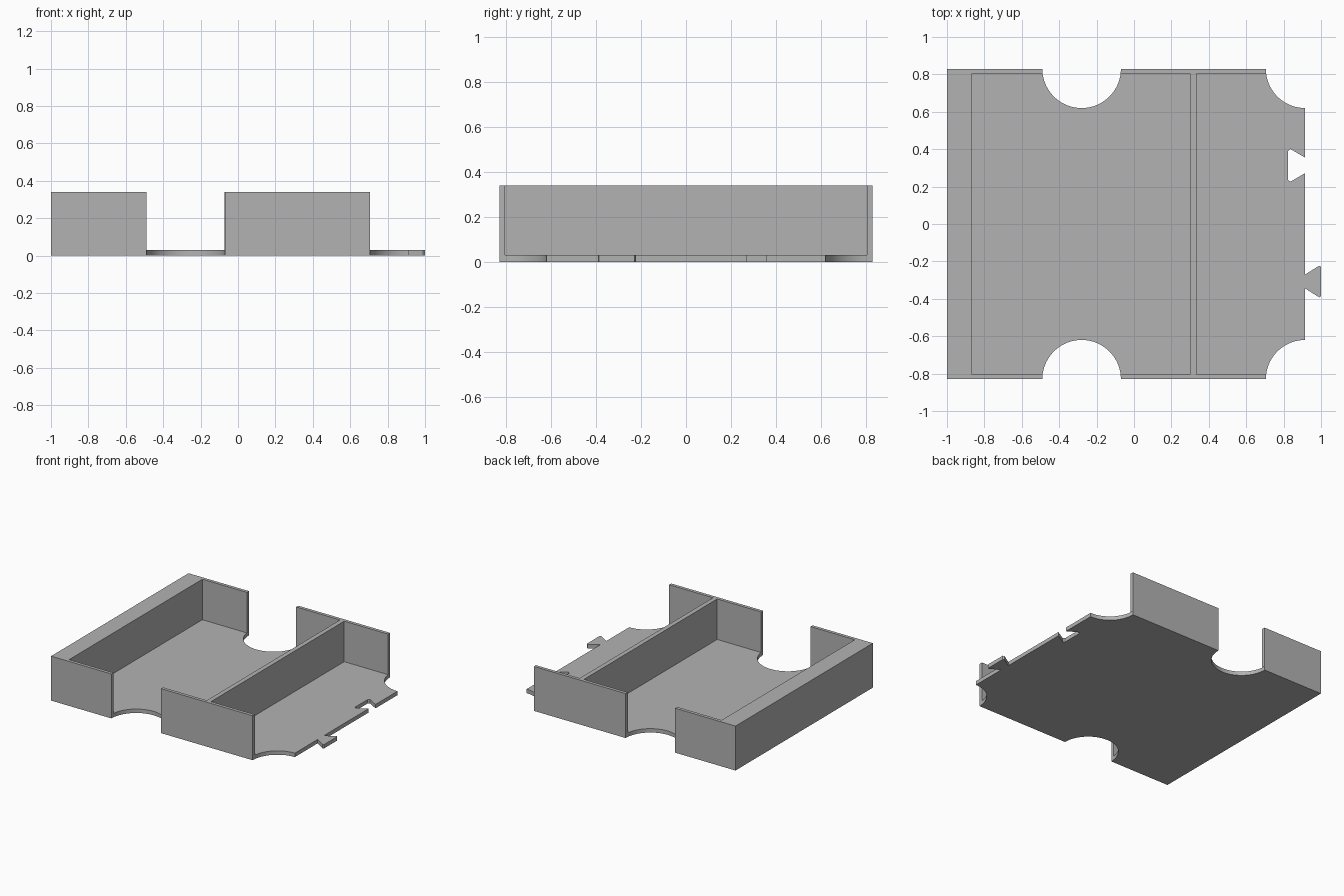
import bpy, bmesh
from math import cos, sin, radians, sqrt

cube = bpy.data.objects.get("Cube")
if cube:
    bpy.data.objects.remove(cube)

# Main dimensions
HALF_Y, INNER_Y = 0.83, 0.805
FLOOR_Z, TOP_Z = 0.03, 0.34
LEFT_X, EDGE_X = -1.0, 0.915
NOTCH_X, RADIUS = -0.28, 0.21

grey = bpy.data.materials.new("plain grey")
grey.use_nodes = True
colour = (0.45, 0.45, 0.45, 1)
grey.diffuse_color = colour
grey.node_tree.nodes["Principled BSDF"].inputs["Base Color"].default_value = colour


def prism(name, outline, z0, z1):
    """Extrude a flat outline upwards into a solid part."""
    bm = bmesh.new()
    face = bm.faces.new([bm.verts.new((x, y, z0)) for x, y in outline])
    moved = bmesh.ops.extrude_face_region(bm, geom=[face], use_keep_orig=True)
    top = [v for v in moved["geom"] if isinstance(v, bmesh.types.BMVert)]
    bmesh.ops.translate(bm, verts=top, vec=(0, 0, z1 - z0))
    bmesh.ops.recalc_face_normals(bm, faces=bm.faces)
    mesh = bpy.data.meshes.new(name)
    bm.to_mesh(mesh)
    bm.free()
    mesh.materials.append(grey)
    obj = bpy.data.objects.new(name, mesh)
    bpy.context.collection.objects.link(obj)
    bpy.ops.object.select_all(action="DESELECT")
    obj.select_set(True)
    bpy.context.view_layer.objects.active = obj
    bpy.ops.object.shade_smooth_by_angle(angle=radians(30))
    return obj


def arc(cx, cy, start, end, steps):
    angles = [radians(start + (end - start) * i / steps) for i in range(steps + 1)]
    return [(cx + RADIUS * cos(a), cy + RADIUS * sin(a)) for a in angles]


def box(name, x0, x1, y, z0, z1):
    return prism(name, [(x0, -y), (x1, -y), (x1, y), (x0, y)], z0, z1)


# Floor with finger notches, dovetail tab and matching socket
tab = [(EDGE_X, -0.345), (0.99, -0.392), (1.0, -0.386),
       (1.0, -0.229), (0.99, -0.223), (EDGE_X, -0.27)]
socket = [(EDGE_X, 0.272), (0.836, 0.226), (0.824, 0.236),
          (0.824, 0.391), (0.836, 0.401), (EDGE_X, 0.355)]
outline = [(LEFT_X, -HALF_Y)]
outline += arc(NOTCH_X, -HALF_Y, 180, 0, 48)
outline += arc(EDGE_X, -HALF_Y, 180, 90, 24)
outline += tab + socket
outline += arc(EDGE_X, HALF_Y, 270, 180, 24)
outline += arc(NOTCH_X, HALF_Y, 0, -180, 48)
outline += [(LEFT_X, HALF_Y)]
prism("floor", outline, 0, FLOOR_Z)

# Thick solid end block and thin divider
box("end_block", LEFT_X, -0.865, HALF_Y, FLOOR_Z, TOP_Z)
box("divider", 0.30, 0.335, INNER_Y, FLOOR_Z, TOP_Z)

# Side walls, their ends following the round notches
reach = sqrt(RADIUS ** 2 - (HALF_Y - INNER_Y) ** 2)
for side, s in (("front", -1), ("back", 1)):
    out, inn = s * HALF_Y, s * INNER_Y
    prism(side + "_wall_short",
          [(-0.865, out), (NOTCH_X - RADIUS, out), (NOTCH_X - reach, inn), (-0.865, inn)],
          FLOOR_Z, TOP_Z)
    prism(side + "_wall_long",
          [(NOTCH_X + RADIUS, out), (EDGE_X - RADIUS, out),
           (EDGE_X - reach, inn), (NOTCH_X + reach, inn)],
          FLOOR_Z, TOP_Z)
